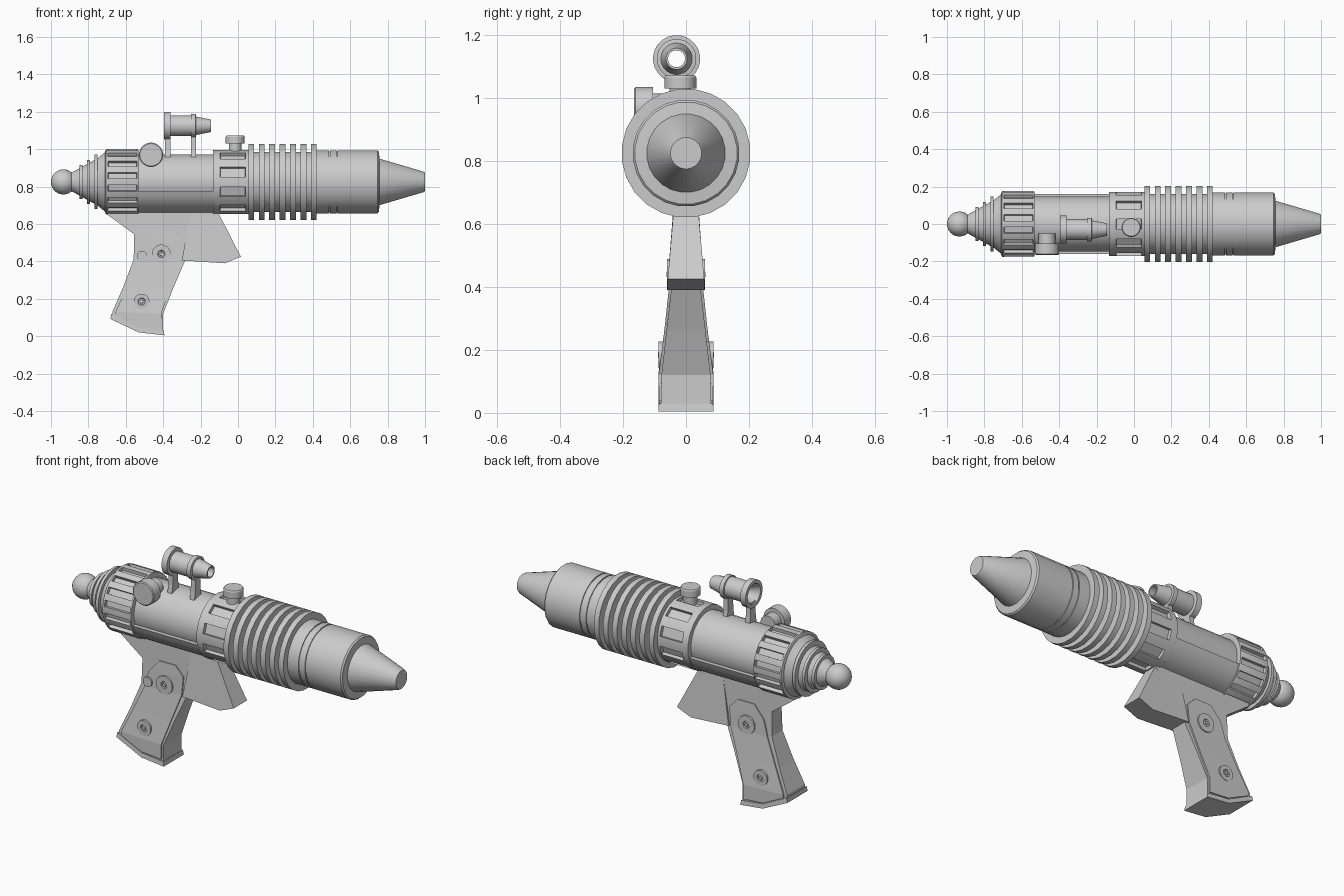
import bpy, bmesh, math
from mathutils import Vector, Matrix

if "Cube" in bpy.data.objects:
    bpy.data.objects.remove(bpy.data.objects["Cube"])

AXIS_Z = 0.825
X, Y, Z = Vector((1, 0, 0)), Vector((0, 1, 0)), Vector((0, 0, 1))


def finish(name, bm, smooth=True):
    bmesh.ops.recalc_face_normals(bm, faces=bm.faces[:])
    mesh = bpy.data.meshes.new(name)
    bm.to_mesh(mesh)
    bm.free()
    obj = bpy.data.objects.new(name, mesh)
    bpy.context.collection.objects.link(obj)
    bpy.ops.object.select_all(action='DESELECT')
    obj.select_set(True)
    bpy.context.view_layer.objects.active = obj
    if smooth:
        bpy.ops.object.shade_smooth_by_angle(angle=math.radians(30))
    return obj


def skin(bm, rings, closed=False):
    """Bridge equal vertex rings, then cap the ends or close the loop."""
    rings = [[bm.verts.new(p) for p in ring] for ring in rings]
    pairs = list(zip(rings, rings[1:]))
    if closed:
        pairs.append((rings[-1], rings[0]))
    for a, b in pairs:
        for i in range(len(a)):
            j = (i + 1) % len(a)
            bm.faces.new((a[i], a[j], b[j], b[i]))
    if not closed:
        bm.faces.new(rings[0])
        bm.faces.new(rings[-1])


def turned(name, profile, origin=(0, 0, AXIS_Z), axis=X, sides=24,
           closed=False, slots=None):
    """Revolve (distance, radius) pairs; slots = x range of recessed windows."""
    bm = bmesh.new()
    turn = [2 * math.pi * (i + 0.5) / sides for i in range(sides)]
    skin(bm, [[(t, r * math.cos(a), r * math.sin(a)) for a in turn]
              for t, r in profile], closed)
    bmesh.ops.recalc_face_normals(bm, faces=bm.faces[:])
    if slots:
        picked = []
        for f in bm.faces:
            c = f.calc_center_median()
            index = round(math.atan2(c.z, c.y) / (2 * math.pi) * sides)
            if slots[0] < c.x < slots[1] and len(f.verts) == 4 and index % 2:
                picked.append(f)
        bmesh.ops.inset_individual(bm, faces=picked, thickness=0.002, depth=-0.018)
    rot = X.rotation_difference(axis).to_matrix().to_4x4()
    bm.transform(Matrix.Translation(origin) @ rot)
    return finish(name, bm)


def loft(name, stations):
    """Each station is a side-view line of (x, z) points and a half width."""
    bm = bmesh.new()
    skin(bm, [[(x, -w, z) for x, z in line] + [(x, w, z) for x, z in line[::-1]]
              for line, w in stations])
    return finish(name, bm, smooth=False)


# Rear ball and stepped tail
bm = bmesh.new()
bmesh.ops.create_uvsphere(bm, u_segments=24, v_segments=14, radius=0.067,
                          matrix=Matrix.Translation((-0.933, 0, AXIS_Z)))
finish("rear_ball", bm)
turned("tail_cone", [(-0.89, 0.05), (-0.75, 0.128), (-0.705, 0.165)])
for i, r in enumerate((0.092, 0.118, 0.147)):
    x = -0.84 + i * 0.04
    turned(f"tail_disc_{i + 1}", [(x - 0.008, r), (x + 0.008, r)])

# Body
turned("rear_collar", [(-0.71, 0.165), (-0.705, 0.176), (-0.695, 0.176),
                       (-0.54, 0.176), (-0.533, 0.174)], sides=32, slots=(-0.69, -0.55))
turned("main_body", [(-0.54, 0.147), (-0.12, 0.147)], sides=32)
bm = bmesh.new()
arc = [math.radians(198 + 9 * i) for i in range(17)]
skin(bm, [[(x, 0.168 * math.cos(a), AXIS_Z + 0.168 * math.sin(a)) for a in arc]
          for x in (-0.54, -0.12)])
finish("lower_body_shell", bm)
turned("front_collar", [(-0.133, 0.174), (-0.095, 0.174), (0.04, 0.174),
                        (0.055, 0.174)], sides=20, slots=(-0.09, 0.035))

# Finned barrel and nozzle
turned("fin_core", [(0.05, 0.162), (0.43, 0.162)])
for i in range(7):
    x = 0.07 + i * 0.056
    turned(f"cooling_fin_{i + 1}", [(x - 0.015, 0.205), (x + 0.015, 0.205)])
barrel = [(0.41, 0.17)]
for x in (0.49, 0.53):
    barrel += [(x - 0.003, 0.17), (x - 0.003, 0.165), (x + 0.003, 0.165), (x + 0.003, 0.17)]
barrel += [(0.745, 0.17), (0.753, 0.163), (0.757, 0.125), (0.99, 0.056), (1.0, 0.05)]
turned("barrel_nozzle", barrel)

# Sight: hollow tube on two posts
SIGHT_Y, SIGHT_Z = -0.03, 1.125
turned("sight_tube", [(-0.395, 0.075), (-0.362, 0.075), (-0.36, 0.056), (-0.252, 0.056),
                      (-0.25, 0.063), (-0.226, 0.063), (-0.224, 0.05), (-0.145, 0.034),
                      (-0.145, 0.027), (-0.35, 0.032), (-0.395, 0.056)],
       origin=(0, SIGHT_Y, SIGHT_Z), closed=True)
for name, x in (("rear_sight_post", -0.375), ("front_sight_post", -0.238)):
    bm = bmesh.new()
    skin(bm, [[(x + sx * 0.014, SIGHT_Y + sy * w, z)
               for sx, sy in ((-1, -1), (1, -1), (1, 1), (-1, 1))]
              for z, w in ((0.93, 0.035), (1.0, 0.024), (1.08, 0.02))])
    finish(name, bm, smooth=False)

# Knobs
turned("top_knob", [(0.96, 0.034), (1.03, 0.034), (1.03, 0.051), (1.066, 0.051),
                    (1.072, 0.047)], origin=(-0.015, -0.018, 0), axis=Z)
turned("side_knob", [(-0.165, 0.06), (-0.161, 0.065), (-0.105, 0.065), (-0.105, 0.045),
                     (-0.05, 0.045)], origin=(-0.465, 0, 0.97), axis=Y)

# Grip with raised side panels and a base plate
def line(xr, zr, xf, zf):
    return [(xr, zr), ((xr + xf) / 2, (zr + zf) / 2), (xf, zf)]


loft("grip", [
    (line(-0.705, 0.70, -0.11, 0.70), 0.04),
    (line(-0.705, 0.655, -0.105, 0.65), 0.04),
    (line(-0.555, 0.545, -0.21, 0.53), 0.042),
    (line(-0.558, 0.41, -0.285, 0.40), 0.046),
    (line(-0.615, 0.26, -0.345, 0.26), 0.062),
    (line(-0.672, 0.13, -0.40, 0.12), 0.078),
    ([(-0.672, 0.11), (-0.53, 0.045), (-0.40, 0.03)], 0.08),
])
loft("grip_side_panels", [
    (line(-0.45, 0.56, -0.35, 0.56), 0.047),
    (line(-0.51, 0.49, -0.30, 0.51), 0.05),
    (line(-0.535, 0.40, -0.308, 0.41), 0.053),
    (line(-0.595, 0.26, -0.362, 0.26), 0.069),
    (line(-0.655, 0.13, -0.41, 0.12), 0.087),
    ([(-0.655, 0.11), (-0.53, 0.05), (-0.41, 0.04)], 0.086),
])
loft("grip_base", [
    ([(-0.678, 0.118), (-0.53, 0.045), (-0.397, 0.03)], 0.086),
    ([(-0.682, 0.092), (-0.53, 0.02), (-0.393, 0.005)], 0.088),
])

# Grip bosses: rings on both sides, one plain stud on the right
for side, sign in (("right", -1), ("left", 1)):
    for part, x, z, depth, r in (("upper", -0.41, 0.44, 0.06, 0.05),
                                 ("lower", -0.515, 0.185, 0.087, 0.042)):
        turned(f"{side}_{part}_grip_boss",
               [(0.03, r), (depth, r), (depth, 0.02), (depth - 0.005, 0.017),
                (depth - 0.005, 0.01), (depth + 0.002, 0.009)],
               origin=(x, 0, z), axis=Y * sign)
turned("right_grip_stud", [(0.03, 0.027), (0.06, 0.027)],
       origin=(-0.513, 0, 0.43), axis=-Y, sides=16)

# Trigger block
loft("trigger", [
    ([(-0.25, 0.69), (-0.18, 0.69), (-0.11, 0.67)], 0.037),
    ([(-0.30, 0.405), (-0.07, 0.39), (0.015, 0.425)], 0.058),
])
